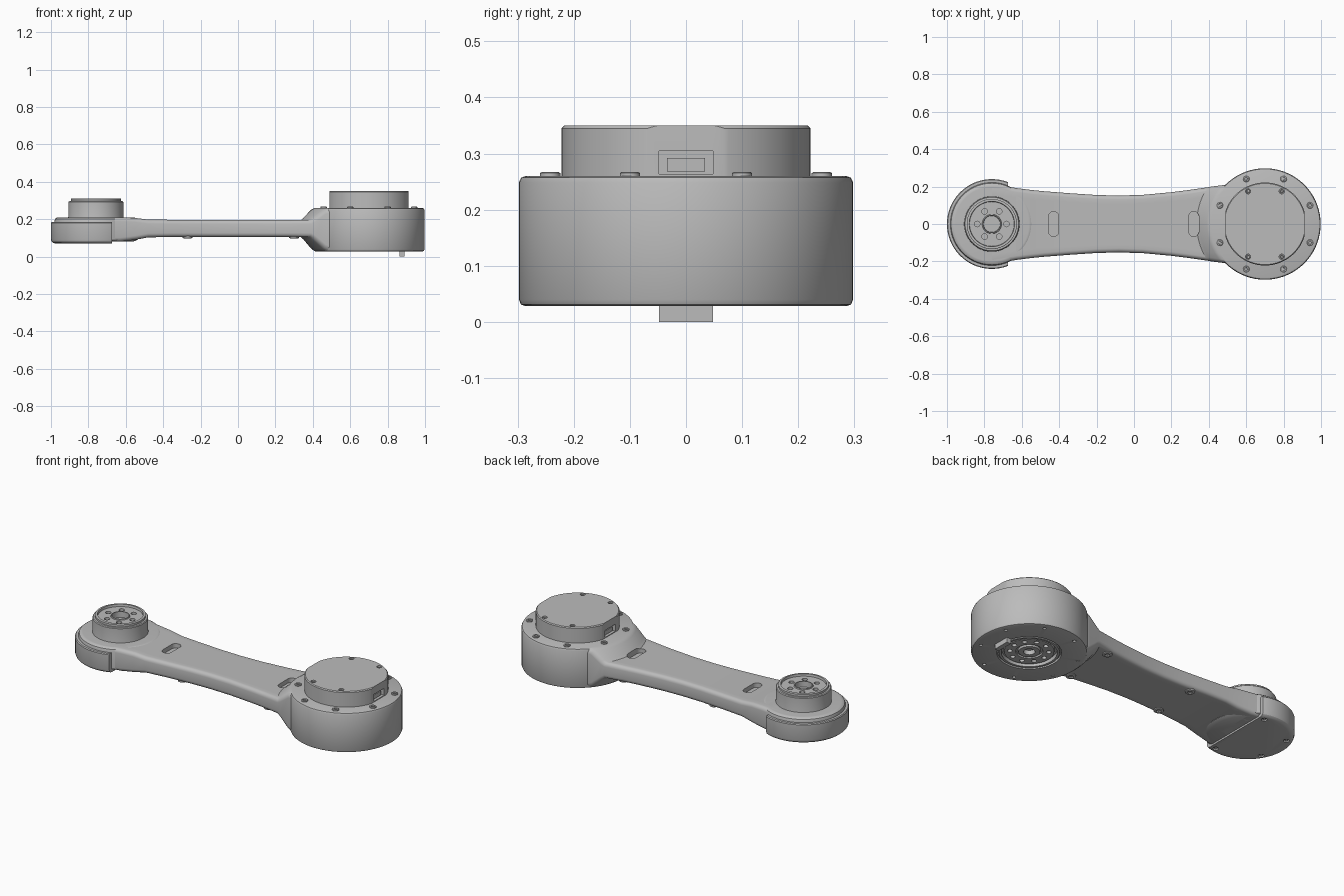
import bpy, bmesh
from math import sin, cos, pi, sqrt, radians
from mathutils import Vector

if "Cube" in bpy.data.objects:
    bpy.data.objects.remove(bpy.data.objects["Cube"])

grey = bpy.data.materials.new("machined grey")
grey.use_nodes = True
grey.diffuse_color = (0.5, 0.5, 0.5, 1)
grey.node_tree.nodes["Principled BSDF"].inputs["Base Color"].default_value = (0.5, 0.5, 0.5, 1)

BIG, SMALL = 0.70, -0.76      # x of the two joint axes


def finish(name, bm):
    bmesh.ops.recalc_face_normals(bm, faces=bm.faces)
    me = bpy.data.meshes.new(name)
    bm.to_mesh(me)
    bm.free()
    me.materials.append(grey)
    ob = bpy.data.objects.new(name, me)
    bpy.context.collection.objects.link(ob)
    return ob


def skin(bm, rings):
    """Bridge rings of points and cap both ends."""
    rows = [[bm.verts.new(p) for p in ring] for ring in rings]
    n = len(rows[0])
    for a, b in zip(rows, rows[1:]):
        for i in range(n):
            j = (i + 1) % n
            bm.faces.new((a[i], a[j], b[j], b[i]))
    bm.faces.new(rows[0][::-1])
    bm.faces.new(rows[-1])


def circle(x, y, r, z, seg):
    return [(x + r * cos(2 * pi * i / seg), y + r * sin(2 * pi * i / seg), z) for i in range(seg)]


def turned(name, x, y, profile, seg=72, flats=()):
    """Lathe a (radius, z) profile; flats are (x, normal) planes that trim it."""
    bm = bmesh.new()
    skin(bm, [circle(x, y, r, z, seg) for r, z in profile])
    for fx, side in flats:
        geom = bm.verts[:] + bm.edges[:] + bm.faces[:]
        bmesh.ops.bisect_plane(bm, geom=geom, plane_co=(fx, 0, 0),
                               plane_no=(side, 0, 0), clear_outer=True)
        bmesh.ops.holes_fill(bm, edges=[e for e in bm.edges if e.is_boundary], sides=0)
    return finish(name, bm)


def box(bm, x0, x1, y, z0, z1):
    base = [(x0, -y), (x1, -y), (x1, y), (x0, y)]
    skin(bm, [[(px, py, z) for px, py in base] for z in (z0, z1)])


def carve(ob, holes=(), slots=(), boxes=()):
    """Cut round holes (x, y, r, z0, z1), slots (x, z0, z1) and boxes."""
    bm = bmesh.new()
    for x, y, r, z0, z1 in holes:
        skin(bm, [circle(x, y, r, z, 16) for z in (z0, z1)])
    for x, z0, z1 in slots:
        def ring(z):
            out = []
            for i in range(24):
                a = 2 * pi * (i + 0.5) / 24
                out.append((x + 0.027 * cos(a), 0.027 * sin(a) + (0.04 if sin(a) > 0 else -0.04), z))
            return out
        skin(bm, [ring(z0), ring(z1)])
    for b in boxes:
        box(bm, *b)
    tool = finish("cutter", bm)
    tool.hide_render = True
    mod = ob.modifiers.new("cut", "BOOLEAN")
    mod.operation, mod.solver, mod.object = "DIFFERENCE", "EXACT", tool
    bpy.context.view_layer.objects.active = ob
    bpy.ops.object.modifier_apply(modifier=mod.name)
    bpy.data.objects.remove(tool)


def screw(name, x, y, r, base, top):
    """Round head with a socket, facing up or down."""
    d = 1 if top > base else -1
    turned(name, x, y, [(r, base), (r, top - d * 0.002), (r * 0.85, top),
                        (r * 0.5, top), (r * 0.45, top - d * 0.006)], 16)


# Arm: rounded sections, straight along the link and curved around the big joint
def section(half, z0, z1, place):
    b, n = 0.022, 12
    pts = []
    for s, z in ((1, z1), (-1, z0)):
        flat = half - b
        pts += [(s * flat * (2 * i / n - 1), z) for i in range(n + 1)]
        for k in range(1, 4):
            a = pi / 2 * k / 4
            pts.append((s * (flat + b * sin(a)), z - s * b * (1 - cos(a))))
        pts.append((s * half, z - s * b))
        other = z0 if s == 1 else z1
        pts.append((s * half, other + s * b))
        for k in range(1, 4):
            a = pi / 2 * k / 4
            pts.append((s * (flat + b * cos(a)), other + s * b * (1 - sin(a))))
    return [(place(y), y, z) for y, z in pts]


def straight(x):
    return lambda y: x


def around(radius):
    return lambda y: BIG - sqrt(max(radius ** 2 - y ** 2, 0))


stations = [(SMALL, 0.215, 0.08, 0.21), (-0.63, 0.192, 0.08, 0.21), (-0.55, 0.182, 0.09, 0.207),
            (-0.48, 0.175, 0.103, 0.198), (-0.35, 0.165, 0.105, 0.197), (-0.2, 0.155, 0.105, 0.197),
            (-0.08, 0.152, 0.105, 0.197), (0.05, 0.156, 0.105, 0.197), (0.2, 0.17, 0.105, 0.197),
            (0.28, 0.18, 0.105, 0.197)]
rings = [section(h, a, b, straight(x)) for x, h, a, b in stations]
for radius, half, z0, z1 in ((0.365, 0.196, 0.105, 0.197), (0.35, 0.2, 0.092, 0.208),
                             (0.31, 0.207, 0.044, 0.25), (0.293, 0.212, 0.031, 0.259),
                             (0.24, 0.2, 0.031, 0.259)):
    rings.append(section(half, z0, z1, around(radius)))
bm = bmesh.new()
skin(bm, rings)
arm = finish("arm", bm)
carve(arm, slots=[(-0.43, 0.172, 0.3), (0.32, 0.172, 0.3)])

# Large joint housing, with the stepped output flange recessed underneath
housing = turned("large_housing", BIG, 0, [
    (0.03, 0.06), (0.03, 0.034), (0.055, 0.034), (0.058, 0.045), (0.068, 0.045), (0.07, 0.036),
    (0.128, 0.036), (0.13, 0.05), (0.142, 0.05), (0.143, 0.029), (0.156, 0.029), (0.157, 0.04),
    (0.165, 0.04), (0.166, 0.028), (0.286, 0.028), (0.294, 0.031), (0.298, 0.04),
    (0.298, 0.248), (0.294, 0.257), (0.286, 0.26)])
flange = [(BIG + 0.1 * cos(k * pi / 5), 0.1 * sin(k * pi / 5), 0.013, 0.0, 0.05) for k in range(10)]
rim = [(BIG + 0.26 * cos(a), 0.26 * sin(a), 0.009, 0.0, 0.045)
       for a in (pi / 8 + k * pi / 4 for k in range(8))]
carve(housing, holes=flange + rim)

# Locating tab beside the flange
bm = bmesh.new()
box(bm, BIG + 0.163, BIG + 0.19, 0.048, 0.0, 0.04)
finish("locating_tab", bm)

# Motor cover with flattened sides, cable openings and screw holes
cover = turned("motor_cover", BIG, 0, [(0.222, 0.25), (0.222, 0.345), (0.217, 0.35)],
               flats=[(BIG + 0.211, 1), (BIG - 0.211, -1)])
holes = [(BIG + sx * 0.09, sy * 0.175, 0.014, 0.335, 0.4) for sx in (-1, 1) for sy in (-1, 1)]
ports = [(BIG + 0.165, BIG + 0.3, 0.048, 0.264, 0.305),
         (BIG - 0.3, BIG - 0.165, 0.048, 0.264, 0.305)]
carve(cover, holes=holes, boxes=ports)
for side in (-1, 1):
    bm = bmesh.new()
    xs = sorted((BIG + side * 0.16, BIG + side * 0.2))
    box(bm, xs[0], xs[1], 0.034, 0.268, 0.292)
    finish("cable_connector", bm)
for sx, sy in ((-1, -1), (-1, 1), (1, -1), (1, 1)):
    screw("cover_screw", BIG + sx * 0.09, sy * 0.175, 0.011, 0.33, 0.345)
    for x, y in ((0.1, 0.242), (0.242, 0.1)):
        screw("housing_screw", BIG + sx * x, sy * y, 0.018, 0.255, 0.267)

# Small joint body and the D-shaped cover wrapped around it
turned("small_body", SMALL, 0, [(0.2, 0.08), (0.222, 0.09), (0.222, 0.19), (0.218, 0.202),
                                (0.208, 0.209), (0.198, 0.21)])
small_cover = turned("small_cover", SMALL, 0, [(0.215, 0.07), (0.228, 0.073), (0.236, 0.08),
                     (0.24, 0.092), (0.24, 0.18), (0.236, 0.185)], flats=[(-0.675, 1)])
spots = [(SMALL + 0.2 * cos(a), 0.2 * sin(a)) for a in map(radians, (75, 150, 210, 285))]
carve(small_cover, holes=[(x, y, 0.015, 0.0, 0.082) for x, y in spots])
for x, y in spots:
    screw("small_cover_screw", x, y, 0.011, 0.085, 0.074)

# Output hub: raised collar around a drilled disc
hub = turned("output_hub", SMALL, 0, [
    (0.15, 0.2), (0.147, 0.215), (0.147, 0.292), (0.143, 0.296), (0.134, 0.297), (0.134, 0.309),
    (0.131, 0.311), (0.121, 0.311), (0.119, 0.298), (0.052, 0.298), (0.05, 0.303),
    (0.045, 0.303), (0.044, 0.27)])
carve(hub, holes=[(SMALL + 0.078 * cos(k * pi / 3), 0.078 * sin(k * pi / 3), 0.015, 0.275, 0.35)
                  for k in range(6)])

# Fasteners under the arm
for x, y in ((-0.27, 0.125), (0.3, 0.145)):
    for side in (-1, 1):
        screw("arm_screw", x, side * y, 0.026, 0.115, 0.098)

# Smooth shading with crisp edges
bpy.ops.object.select_all(action="DESELECT")
for ob in bpy.context.collection.objects:
    if ob.type == "MESH" and ob.data.materials and ob.data.materials[0] == grey:
        ob.select_set(True)
        bpy.context.view_layer.objects.active = ob
bpy.ops.object.shade_smooth_by_angle(angle=radians(30))
